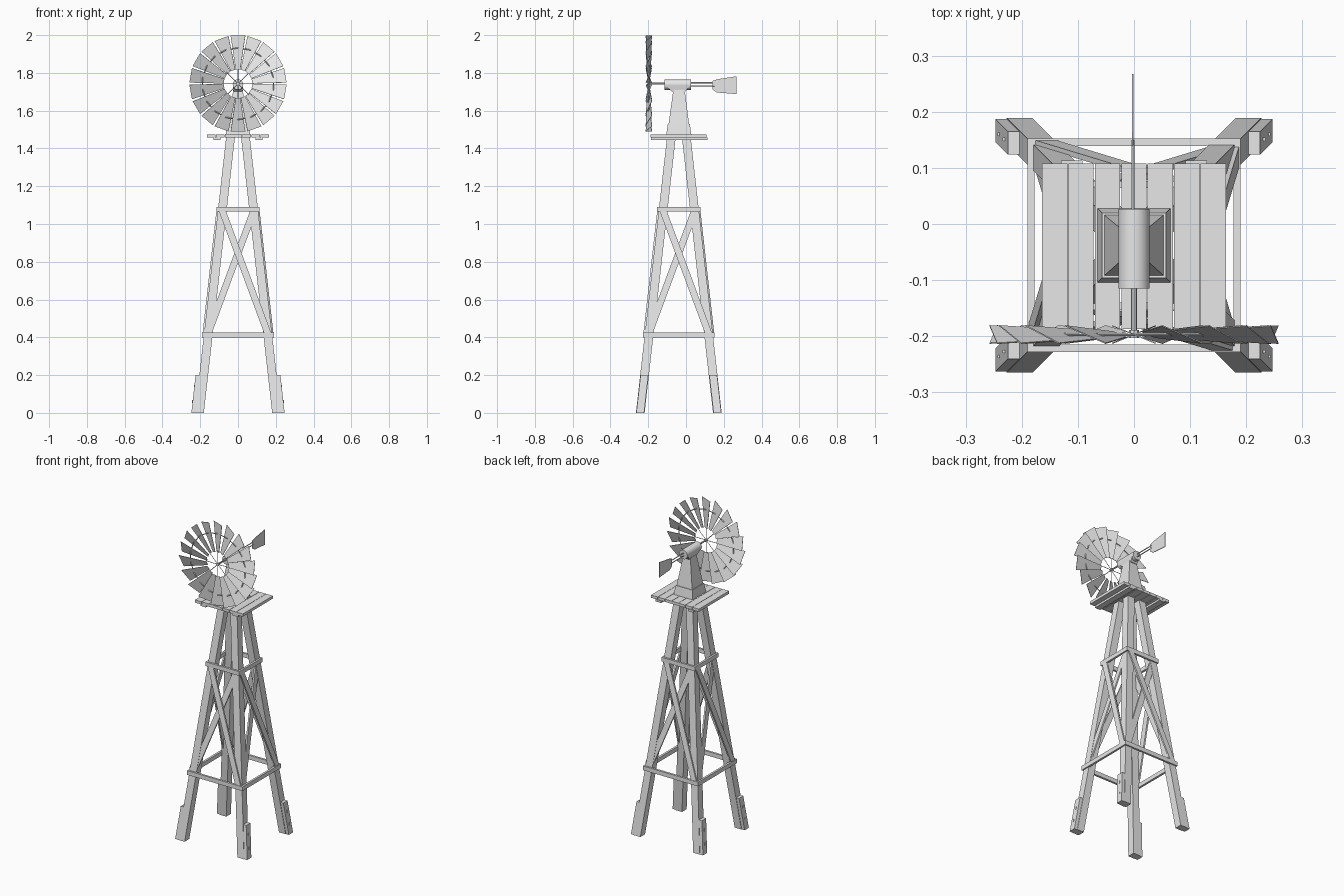
import bpy, bmesh, math
from mathutils import Vector, Matrix

if "Cube" in bpy.data.objects:
    bpy.data.objects.remove(bpy.data.objects["Cube"])

grey = bpy.data.materials.new("light grey")
grey.diffuse_color = (0.8, 0.8, 0.8, 1)
grey.use_nodes = True
grey.node_tree.nodes["Principled BSDF"].inputs["Base Color"].default_value = grey.diffuse_color
CY = -0.038          # tower centre in y
HUB = Vector((0, -0.197, 1.743))


def finish(name, bm):
    bmesh.ops.recalc_face_normals(bm, faces=bm.faces)
    me = bpy.data.meshes.new(name)
    bm.to_mesh(me)
    bm.free()
    me.materials.append(grey)
    ob = bpy.data.objects.new(name, me)
    bpy.context.collection.objects.link(ob)
    return ob


def prism(bm, low, high, m=Matrix()):
    """Solid joining two matching outlines."""
    a = [bm.verts.new(m @ Vector(p)) for p in low]
    b = [bm.verts.new(m @ Vector(p)) for p in high]
    n = len(a)
    bm.faces.new(a[::-1])
    bm.faces.new(b)
    for i in range(n):
        j = (i + 1) % n
        bm.faces.new((a[i], a[j], b[j], b[i]))


def rect(x0, x1, y0, y1, z):
    return [(x0, y0, z), (x1, y0, z), (x1, y1, z), (x0, y1, z)]


def box(bm, x0, x1, y0, y1, z0, z1, m=Matrix()):
    prism(bm, rect(x0, x1, y0, y1, z0), rect(x0, x1, y0, y1, z1), m)


def rod(bm, p, q, r, sides=6):
    p, q = Vector(p), Vector(q)
    rot = (q - p).to_track_quat('Z', 'Y').to_matrix().to_4x4()
    bmesh.ops.create_cone(bm, cap_ends=True, segments=sides, radius1=r, radius2=r,
                          depth=(q - p).length, matrix=Matrix.Translation((p + q) / 2) @ rot)


def outer(z):
    """Half width of the tower at height z."""
    return 0.227 - 0.1127 * z


tower = Matrix.Translation((0, CY, 0))
corners = [(sx, sy) for sx in (-1, 1) for sy in (-1, 1)]

# Legs, with foot plates on their outer x sides
legs, feet, bolts = bmesh.new(), bmesh.new(), bmesh.new()
for sx, sy in corners:
    m = tower @ Matrix.Diagonal((sx, sy, 1, 1))

    def leg_cut(z):
        o = outer(z)
        return rect(o - 0.046, o, o - 0.046, o, z)

    def foot_cut(z):
        o = outer(z)
        return rect(o - 0.002, o + 0.02, o - 0.043, o - 0.002, z)
    prism(legs, leg_cut(0), leg_cut(1.458), m)
    prism(feet, foot_cut(0), foot_cut(0.2), m)
    for z in (0.06, 0.14):
        o = outer(z)
        box(bolts, o + 0.016, o + 0.023, o - 0.025, o - 0.019, z - 0.008, z + 0.008, m)
finish("tower_legs", legs)
finish("foot_plates", feet)
finish("foot_bolts", bolts)

# Horizontal rails and crossed braces on the four sides
rails, braces = bmesh.new(), bmesh.new()
for k in range(4):
    m = tower @ Matrix.Rotation(k * math.pi / 2, 4, 'Z')
    for z, o in ((0.412, 0.19), (1.078, 0.115)):
        box(rails, -o, o, -o, -o + 0.013, z - 0.013, z + 0.013, m)
    for s, off in ((-1, 0.008), (1, -0.002)):
        def brace_cut(u, z):
            d = -outer(z) - off
            return rect(u - 0.019, u + 0.019, d, d + 0.01, z)
        prism(braces, brace_cut(-s * 0.16, 0.415), brace_cut(s * 0.085, 1.075), m)
finish("tower_rails", rails)
finish("cross_braces", braces)

# Plank platform on two bearers
planks, bearers = bmesh.new(), bmesh.new()
for i in range(7):
    x = -0.165 + i * 0.0471
    box(planks, x + 0.001, x + 0.0461, -0.187, 0.108, 1.458, 1.475)
for x in (-0.111, 0.111):
    box(bearers, x - 0.019, x + 0.019, -0.184, 0.113, 1.446, 1.459)
finish("platform_planks", planks)
finish("platform_bearers", bearers)

# Tapered head stand with a stepped skirt
stand = bmesh.new()
prism(stand, rect(-0.065, 0.065, -0.104, 0.028, 1.475),
      rect(-0.057, 0.057, -0.096, 0.02, 1.53))
prism(stand, rect(-0.053, 0.053, -0.092, 0.016, 1.53),
      rect(-0.025, 0.025, -0.067, -0.007, 1.71))
finish("head_stand", stand)

# Gearbox
gear = bmesh.new()
rod(gear, (0, -0.115, 1.738), (0, 0.027, 1.738), 0.028, 16)
ob = finish("gearbox", gear)
bpy.context.view_layer.objects.active = ob
ob.select_set(True)
bpy.ops.object.shade_smooth_by_angle(angle=math.radians(35))
ob.select_set(False)
sump = bmesh.new()
prism(sump, rect(-0.022, 0.022, -0.075, -0.002, 1.702),
      rect(-0.027, 0.027, -0.108, 0.02, 1.732))
finish("gearbox_sump", sump)

# Rotor shaft and hub
shaft = bmesh.new()
rod(shaft, HUB, (0, -0.1, HUB.z), 0.005, 8)
rod(shaft, HUB - Vector((0, 0.006, 0)), HUB + Vector((0, 0.008, 0)), 0.009, 8)
finish("rotor_shaft", shaft)

# Rotor blades: pitched tapered plates
blades = bmesh.new()
for k in range(18):
    m = (Matrix.Translation(HUB) @ Matrix.Rotation(k * math.pi / 9, 4, 'Y')
         @ Matrix.Rotation(math.radians(-22), 4, 'Z'))
    prism(blades, rect(-0.013, 0.013, -0.001, 0.001, 0.075),
          rect(-0.042, 0.042, -0.001, 0.001, 0.2545), m)
finish("rotor_blades", blades)

# Rotor ring and spokes
frame = bmesh.new()


def around(r, a):
    return HUB + Vector((r * math.sin(a), 0, r * math.cos(a)))


for k in range(18):
    a = math.pi / 9
    rod(frame, around(0.19, k * a), around(0.19, (k + 1) * a), 0.003, 4)
for k in range(8):
    rod(frame, HUB, around(0.085, k * math.pi / 4), 0.002, 4)
finish("rotor_frame", frame)

# Tail rods and vane
tail = bmesh.new()
for z in (1.731, 1.748):
    rod(tail, (-0.002, 0.02, z), (-0.002, 0.15, z), 0.003)
finish("tail_rods", tail)
vane = bmesh.new()
outline = [(0.14, 1.712), (0.14, 1.757), (0.165, 1.766), (0.267, 1.782),
           (0.267, 1.688), (0.165, 1.696)]
prism(vane, [(-0.0035, y, z) for y, z in outline], [(-0.0005, y, z) for y, z in outline])
finish("tail_vane", vane)
